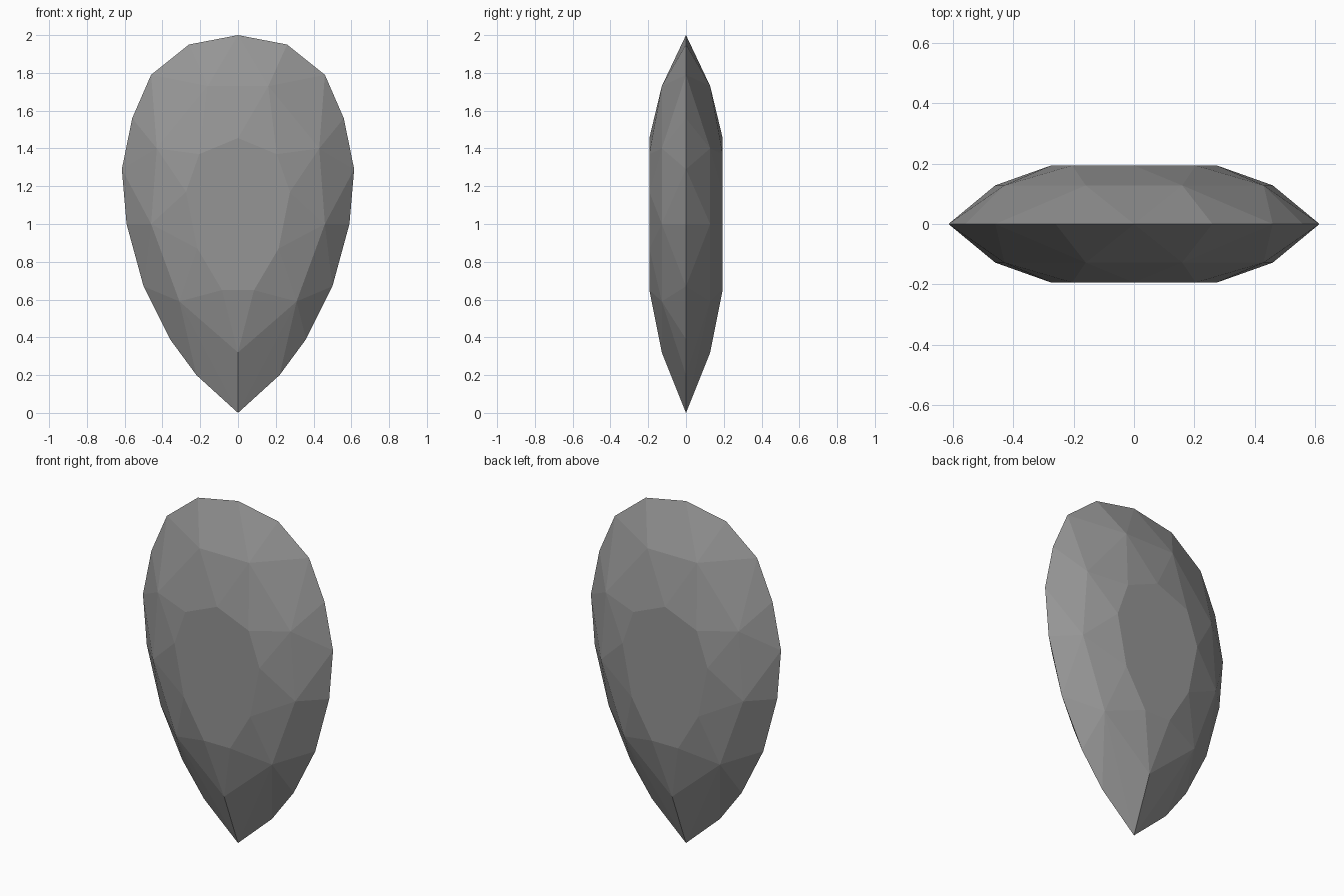
import bpy
import bmesh
import math

cube = bpy.data.objects.get("Cube")
if cube:
    bpy.data.objects.remove(cube, do_unlink=True)

# Right-hand half of each facet ring as (x, z), listed from top to bottom
girdle = [(0, 2), (0.26, 1.95), (0.46, 1.79), (0.56, 1.56), (0.615, 1.29),
          (0.59, 1.0), (0.5, 0.67), (0.36, 0.39), (0.22, 0.2), (0, 0)]
crown = [(0.16, 1.73), (0.43, 1.4), (0.46, 1.0), (0.31, 0.59), (0, 0.32)]
table = [(0, 1.455), (0.205, 1.37), (0.275, 1.17), (0.215, 0.87), (0.085, 0.65)]
rings = [(girdle, 0), (crown, 0.128), (table, 0.194)]

# Mirror the rings left to right and front to back
points = {(sx * x, sy * depth, z)
          for ring, depth in rings for x, z in ring
          for sx in (-1, 1) for sy in (-1, 1)}

# Wrap the rings in flat facets and merge the flat table faces
bm = bmesh.new()
for p in sorted(points):
    bm.verts.new(p)
bmesh.ops.convex_hull(bm, input=bm.verts[:])
bmesh.ops.dissolve_limit(bm, angle_limit=math.radians(0.5),
                         verts=bm.verts[:], edges=bm.edges[:])
bmesh.ops.recalc_face_normals(bm, faces=bm.faces[:])
mesh = bpy.data.meshes.new("teardrop_gem")
bm.to_mesh(mesh)
bm.free()

# Grey stone
stone = bpy.data.materials.new("grey_stone")
stone.use_nodes = True
colour = (0.3, 0.3, 0.3, 1)
stone.diffuse_color = colour
stone.node_tree.nodes["Principled BSDF"].inputs["Base Color"].default_value = colour
mesh.materials.append(stone)

gem = bpy.data.objects.new("teardrop_gem", mesh)
bpy.context.collection.objects.link(gem)
